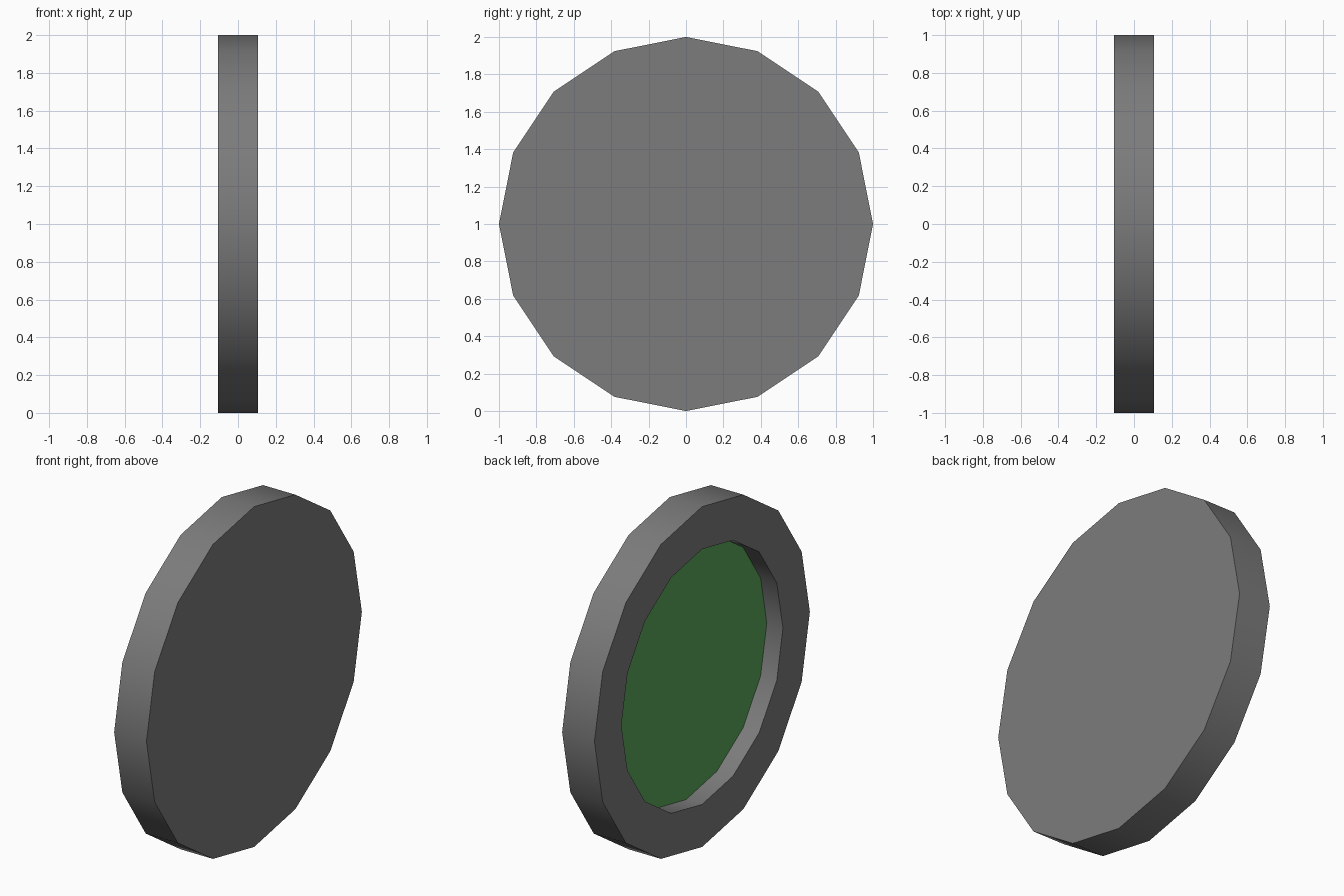
import bpy, bmesh, math
from mathutils import Matrix, Vector

cube = bpy.data.objects.get("Cube")
if cube:
    bpy.data.objects.remove(cube, do_unlink=True)

SIDES = 16
RADIUS = 1.0
HALF = 0.105           # half the thickness
RECESS_RADIUS = 0.75
RECESS_DEPTH = 0.105


def flat_material(name, rgb):
    mat = bpy.data.materials.new(name)
    mat.use_nodes = True
    mat.diffuse_color = (*rgb, 1)
    mat.node_tree.nodes["Principled BSDF"].inputs["Base Color"].default_value = (*rgb, 1)
    return mat


# Disc lying along x, with a corner at the top
bm = bmesh.new()
bmesh.ops.create_cone(bm, cap_ends=True, segments=SIDES, radius1=RADIUS,
                      radius2=RADIUS, depth=2 * HALF,
                      matrix=Matrix.Rotation(math.pi / 2, 4, "Y"))

# Shallow recess in the -x face: inset the rim, then push the floor inward
floor = min(bm.faces, key=lambda f: f.calc_center_median().x)
rim = (RADIUS - RECESS_RADIUS) * math.cos(math.pi / SIDES)
bmesh.ops.inset_region(bm, faces=[floor], thickness=rim, use_even_offset=True)
floor = bmesh.ops.extrude_discrete_faces(bm, faces=[floor])["faces"][0]
bmesh.ops.translate(bm, verts=floor.verts, vec=Vector((RECESS_DEPTH, 0, 0)))
floor.material_index = 1
bm.normal_update()

mesh = bpy.data.meshes.new("recessed_disc")
bm.to_mesh(mesh)
bm.free()
mesh.materials.append(flat_material("grey", (0.2, 0.2, 0.2)))
mesh.materials.append(flat_material("green", (0.1, 0.39, 0.1)))

disc = bpy.data.objects.new("recessed_disc", mesh)
bpy.context.collection.objects.link(disc)
disc.location.z = RADIUS

# Smooth round walls, sharp rims
bpy.ops.object.select_all(action="DESELECT")
disc.select_set(True)
bpy.context.view_layer.objects.active = disc
bpy.ops.object.shade_smooth_by_angle(angle=math.radians(30))
